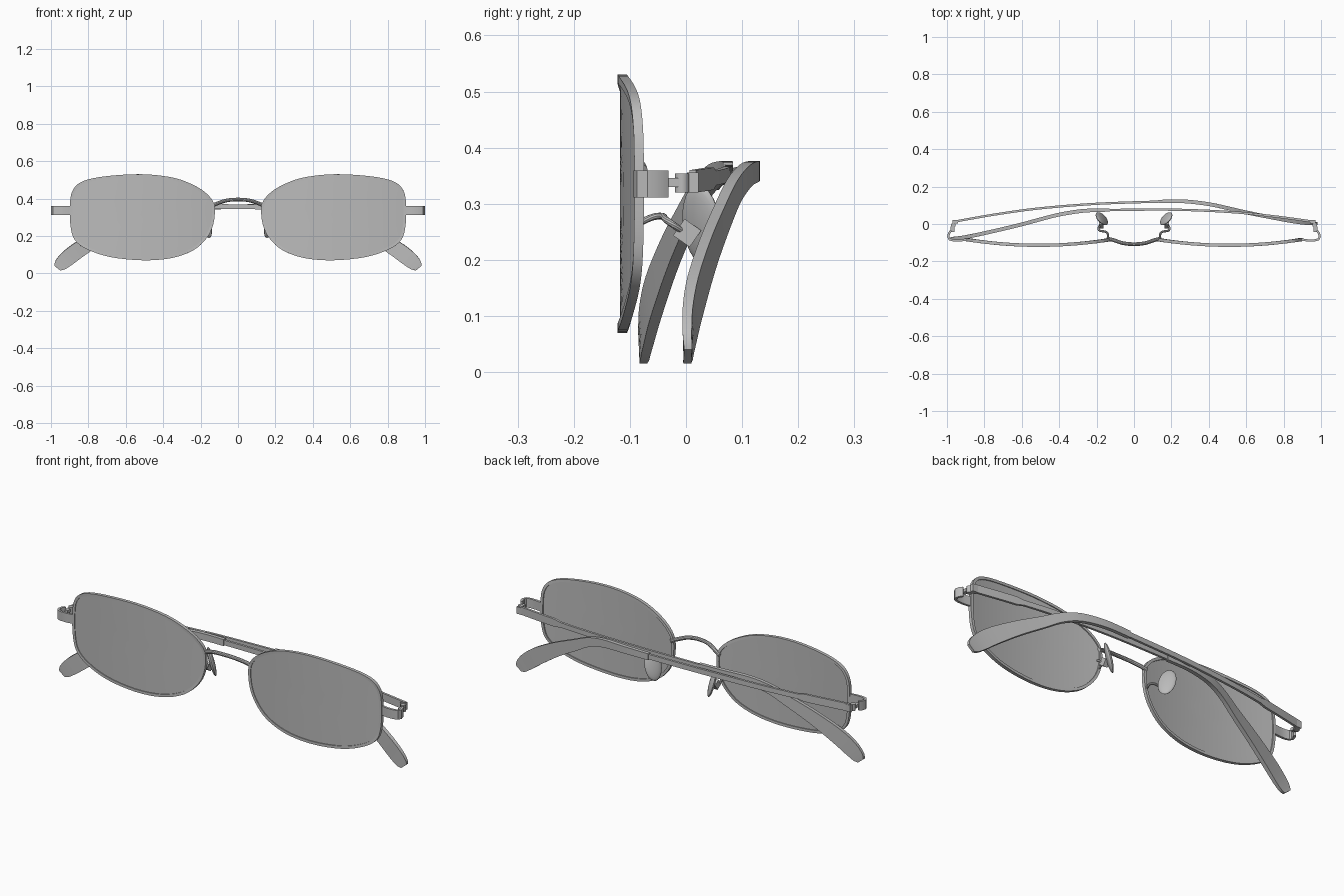
import bpy, bmesh, math
from mathutils import Vector, Matrix

if "Cube" in bpy.data.objects:
    bpy.data.objects.remove(bpy.data.objects["Cube"])

GREY = (0.5, 0.5, 0.5, 1.0)
mat = bpy.data.materials.new("plain grey")
mat.use_nodes = True
mat.diffuse_color = GREY
mat.node_tree.nodes["Principled BSDF"].inputs["Base Color"].default_value = GREY


def finish(bm, name):
    bmesh.ops.recalc_face_normals(bm, faces=bm.faces)
    mesh = bpy.data.meshes.new(name)
    bm.to_mesh(mesh)
    bm.free()
    mesh.materials.append(mat)
    ob = bpy.data.objects.new(name, mesh)
    bpy.context.collection.objects.link(ob)
    bpy.ops.object.select_all(action='DESELECT')
    ob.select_set(True)
    bpy.context.view_layer.objects.active = ob
    bpy.ops.object.shade_smooth_by_angle(angle=math.radians(35))
    return ob


def smooth_path(pts, steps, closed=False):
    """Catmull-Rom interpolation of points of any dimension."""
    pts = [Vector(p) for p in pts]
    n = len(pts)
    pick = (lambda i: pts[i % n]) if closed else (lambda i: pts[max(0, min(n - 1, i))])
    out = []
    for i in range(n if closed else n - 1):
        a, b, c, d = (pick(i + k) for k in (-1, 0, 1, 2))
        for s in range(steps):
            t = s / steps
            out.append(0.5 * (2 * b + (c - a) * t + (2 * a - 5 * b + 4 * c - d) * t * t
                              + (3 * b - a - 3 * c + d) * t ** 3))
    if not closed:
        out.append(pts[-1])
    return out


RECT = [(1, 1), (-1, 1), (-1, -1), (1, -1)]
ROUND = [(math.cos(i * math.pi / 5), math.sin(i * math.pi / 5)) for i in range(10)]


def sweep(name, pts, sizes, ref, section=RECT, closed=False):
    """Sweep a section along pts; sizes holds (across, along ref) half sizes."""
    bm = bmesh.new()
    n, ref, rings = len(pts), Vector(ref), []
    for i, p in enumerate(pts):
        a = pts[(i - 1) % n] if closed else pts[max(i - 1, 0)]
        b = pts[(i + 1) % n] if closed else pts[min(i + 1, n - 1)]
        t = (b - a).normalized()
        side = t.cross(ref).normalized()
        up = side.cross(t)
        w, h = sizes[i] if isinstance(sizes, list) else sizes
        rings.append([bm.verts.new(p + side * w * u + up * h * v) for u, v in section])
    m = len(section)
    for i in range(n if closed else n - 1):
        r, q = rings[i], rings[(i + 1) % n]
        for k in range(m):
            bm.faces.new((r[k], r[(k + 1) % m], q[(k + 1) % m], q[k]))
    if not closed:
        bm.faces.new(rings[0])
        bm.faces.new(rings[-1])
    return finish(bm, name)


def box(name, center, size, rot=Matrix.Identity(4)):
    bm = bmesh.new()
    bmesh.ops.create_cube(bm, size=1, matrix=Matrix.Translation(center) @ rot
                          @ Matrix.Diagonal((*size, 1)))
    return finish(bm, name)


# Lens outline (x, z) for the left side
OUTLINE = [(.51, .523), (.34, .503), (.22, .455), (.152, .40), (.131, .345), (.14, .26),
           (.175, .19), (.245, .128), (.36, .088), (.51, .077), (.68, .094), (.80, .133),
           (.865, .18), (.888, .25), (.892, .36), (.878, .44), (.825, .487), (.70, .513)]
LENS_C = Vector((.51, .30))


def face_y(x):
    """Cylindrical bow of the lenses."""
    return -.114 + .031 * ((x - .51) / .385) ** 2


def lens(name, s, outline):
    bm = bmesh.new()
    for dy in (-.004, .004):
        prev = None
        for f in (.15, .3, .45, .6, .75, .88, 1.0):
            ring = []
            for p in outline:
                q = LENS_C + (p - LENS_C) * f
                ring.append(bm.verts.new((s * q.x, face_y(q.x) + dy, q.y)))
            n = len(ring)
            if prev is None:
                bm.faces.new(ring)
            else:
                for i in range(n):
                    bm.faces.new((prev[i], prev[(i + 1) % n], ring[(i + 1) % n], ring[i]))
            prev = ring
    return finish(bm, name)


# Temple centre line: x runs away from the hinge, then (y, z)
ARM = [(-.965, .012, .34), (-.73, .053, .345), (-.5, .084, .35), (-.2, .108, .355),
       (.14, .12, .357)]
# Ear piece: x, y, z, half thickness, half height
TIP = [(.13, .12, .357, .009, .017), (.27, .121, .358, .010, .018),
       (.40, .106, .35, .010, .02), (.50, .085, .322, .010, .023),
       (.60, .062, .27, .010, .028), (.72, .038, .207, .010, .035),
       (.84, .016, .134, .010, .042), (.91, .006, .082, .009, .042),
       (.95, .003, .046, .008, .034), (.966, .003, .028, .007, .02)]

outline = smooth_path(OUTLINE, 4, closed=True)
for side, s in (("left", 1), ("right", -1)):
    # Lens and rim
    lens(side + "_lens", s, outline)
    rim = [Vector((s * p.x, face_y(p.x), p.y)) for p in outline]
    sweep(side + "_rim", rim, (.007, .0085), (0, 1, 0), closed=True)

    # End piece wrapping back from the rim to the hinge
    wrap = [(.888, -.082, .335), (.93, -.088, .335), (.965, -.088, .335), (.986, -.082, .335),
            (.993, -.068, .335), (.989, -.05, .335), (.978, -.035, .335)]
    sweep(side + "_end_piece", [Vector((s * x, y, z)) for x, y, z in wrap],
          (.006, .024), (0, 0, 1))

    # Hinge: stub, barrel and temple-side block
    box(side + "_hinge_stub", (s * .97, -.028, .338), (.02, .03, .016))
    bm = bmesh.new()
    bmesh.ops.create_cone(bm, cap_ends=True, segments=16, radius1=.013, radius2=.013,
                          depth=.034, matrix=Matrix.Translation((s * .966, -.007, .337)))
    finish(bm, side + "_hinge_barrel")
    box(side + "_hinge_block", (s * .955, .012, .338), (.03, .02, .036))

    # Folded temple; the left one lies in front of the right one
    shift = (lambda x: -.045 * (x + .965) / 1.1) if s > 0 else (lambda x: 0)
    pts = [Vector((-s * p[0], p[1] + shift(p[0]), p[2])) for p in smooth_path(ARM, 6)]
    sizes = [(.006, .02 if abs(p.x) > .73 else .013) for p in pts]
    sweep(side + "_temple", pts, sizes, (0, 0, 1))
    path = smooth_path(TIP, 4)
    pts = [Vector((-s * p[0], p[1] + shift(p[0]), p[2])) for p in path]
    sweep(side + "_ear_piece", pts, [(p[3], p[4]) for p in path], (0, 0, 1))

    # Nose pad wire, mount and pad
    wire = [(.142, -.085, .265), (.139, -.06, .276), (.15, -.042, .278), (.182, -.036, .272),
            (.19, -.022, .262), (.18, -.005, .25)]
    sweep(side + "_pad_wire", smooth_path([(s * x, y, z) for x, y, z in wire], 5),
          (.006, .006), (.1, .1, 1), ROUND)
    box(side + "_pad_mount", (s * .175, .002, .248), (.026, .036, .036),
        Matrix.Rotation(math.radians(-35), 4, 'X'))
    w = Vector((s * .6, .8, -.1)).normalized()
    n = w.cross(Vector((0, .38, -.92))).normalized()
    l = n.cross(w)
    frame = Matrix((w, l, n)).transposed().to_4x4()
    bm = bmesh.new()
    bmesh.ops.create_uvsphere(bm, u_segments=24, v_segments=12, radius=1,
                              matrix=Matrix.Translation((s * .172, .028, .262)) @ frame
                              @ Matrix.Diagonal((.042, .075, .013, 1)))
    finish(bm, side + "_nose_pad")

# Bridge arch
BRIDGE = [(-.142, -.078, .36), (-.11, -.086, .374), (-.06, -.102, .39), (0, -.108, .395),
          (.06, -.102, .39), (.11, -.086, .374), (.142, -.078, .36)]
sweep("bridge", smooth_path(BRIDGE, 5), (.010, .010), (0, 0, 1), ROUND)
